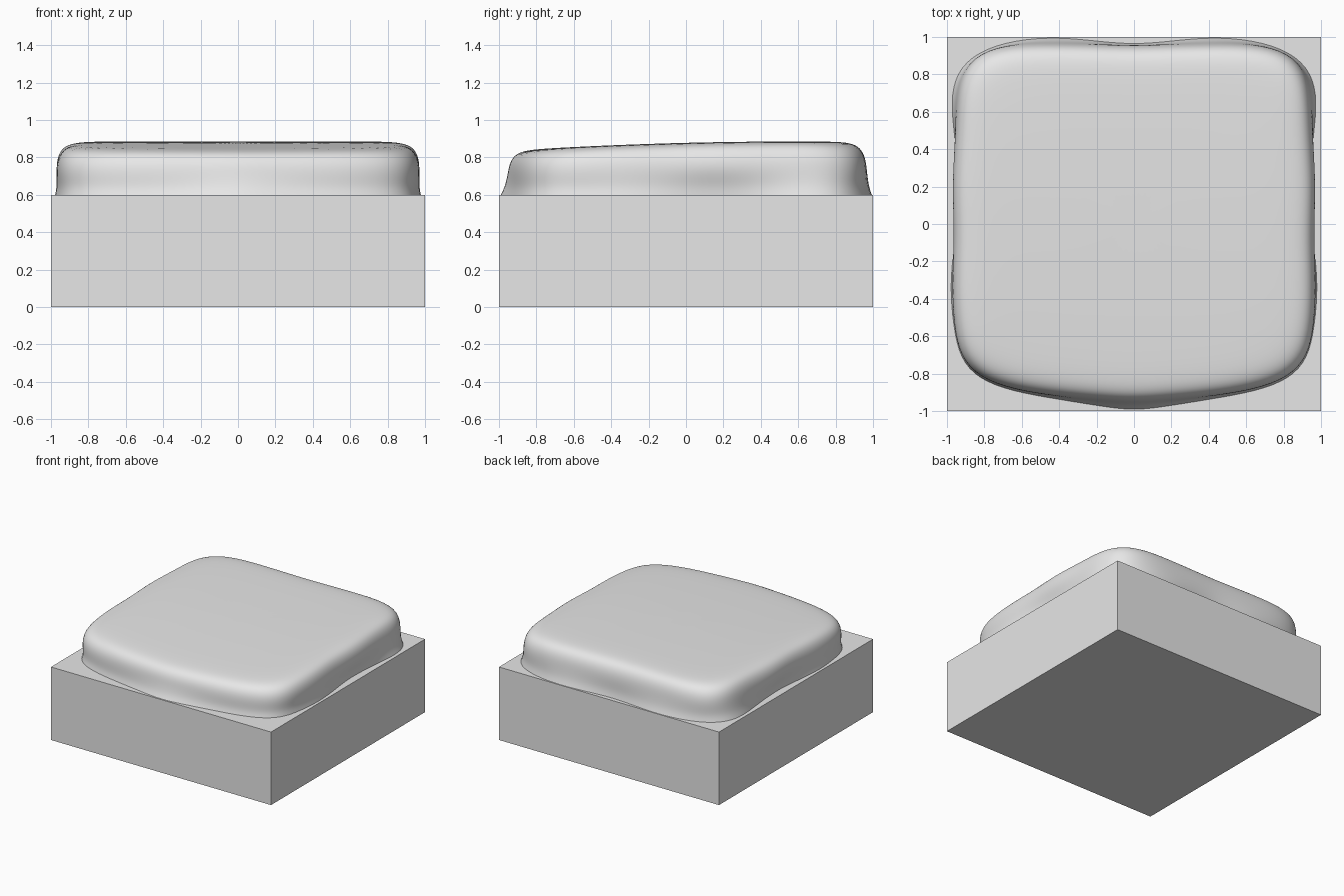
import bpy
import bmesh

cube = bpy.data.objects.get("Cube")
if cube:
    bpy.data.objects.remove(cube, do_unlink=True)

grey = bpy.data.materials.new("plain_grey")
grey.use_nodes = True
grey.diffuse_color = (0.8, 0.8, 0.8, 1)
grey.node_tree.nodes["Principled BSDF"].inputs["Base Color"].default_value = (0.8, 0.8, 0.8, 1)


def add_object(name, bm):
    mesh = bpy.data.meshes.new(name)
    bmesh.ops.recalc_face_normals(bm, faces=bm.faces)
    bm.to_mesh(mesh)
    bm.free()
    obj = bpy.data.objects.new(name, mesh)
    bpy.context.collection.objects.link(obj)
    mesh.materials.append(grey)
    return obj


# Square base block
bm = bmesh.new()
bmesh.ops.create_cube(bm, size=1)
for v in bm.verts:
    v.co = (v.co.x * 2, v.co.y * 2, v.co.z * 0.6 + 0.3)
add_object("base_block", bm)

# Half outlines of the cushion from front to back: at its foot and at its bulge
foot = [(0, -1.0), (0.2, -0.97), (0.42, -0.935), (0.65, -0.895), (0.83, -0.83),
        (0.93, -0.72), (0.965, -0.55), (0.985, -0.33), (0.96, -0.1), (0.935, 0.08),
        (0.94, 0.28), (0.96, 0.48), (0.98, 0.66), (0.95, 0.81), (0.84, 0.92),
        (0.64, 0.985), (0.4, 1.0), (0.18, 0.975), (0, 0.96)]
bulge = [(0, -0.955), (0.2, -0.94), (0.42, -0.92), (0.65, -0.885), (0.83, -0.82),
         (0.93, -0.71), (0.965, -0.55), (0.975, -0.33), (0.965, -0.1), (0.972, 0.08),
         (0.975, 0.25), (0.957, 0.48), (0.95, 0.65), (0.925, 0.8), (0.83, 0.92),
         (0.64, 0.965), (0.4, 0.965), (0.18, 0.96), (0, 0.955)]


def mirrored(half):
    return half + [(-x, y) for x, y in reversed(half[1:-1])]


def top_height(y):
    return 0.278 + 0.025 * y - 0.02 * y * y


# Wall and top rings: relative height, blend from foot to bulge, scale
rings = [(0, 0, 1), (0.18, 0.35, 0.992), (0.45, 0.9, 1), (0.68, 1, 0.995),
         (0.86, 1, 0.972), (0.96, 1, 0.93), (1, 1, 0.85), (1, 1, 0.6), (1, 1, 0.3)]

# Soft cushion lofted through the rings
bm = bmesh.new()
outline = list(zip(mirrored(foot), mirrored(bulge)))
loops = []
for height, blend, scale in rings:
    loop = []
    for a, b in outline:
        x = (a[0] + (b[0] - a[0]) * blend) * scale
        y = (a[1] + (b[1] - a[1]) * blend) * scale
        loop.append(bm.verts.new((x, y, 0.6 + height * top_height(y))))
    loops.append(loop)
count = len(outline)
for low, high in zip(loops, loops[1:]):
    for i in range(count):
        j = (i + 1) % count
        bm.faces.new((low[i], low[j], high[j], high[i]))
centre = bm.verts.new((0, 0, 0.6 + top_height(0)))
for i in range(count):
    bm.faces.new((loops[-1][i], loops[-1][(i + 1) % count], centre))
cushion = add_object("cushion", bm)
for face in cushion.data.polygons:
    face.use_smooth = True
smooth = cushion.modifiers.new("smooth", "SUBSURF")
smooth.levels = smooth.render_levels = 2
